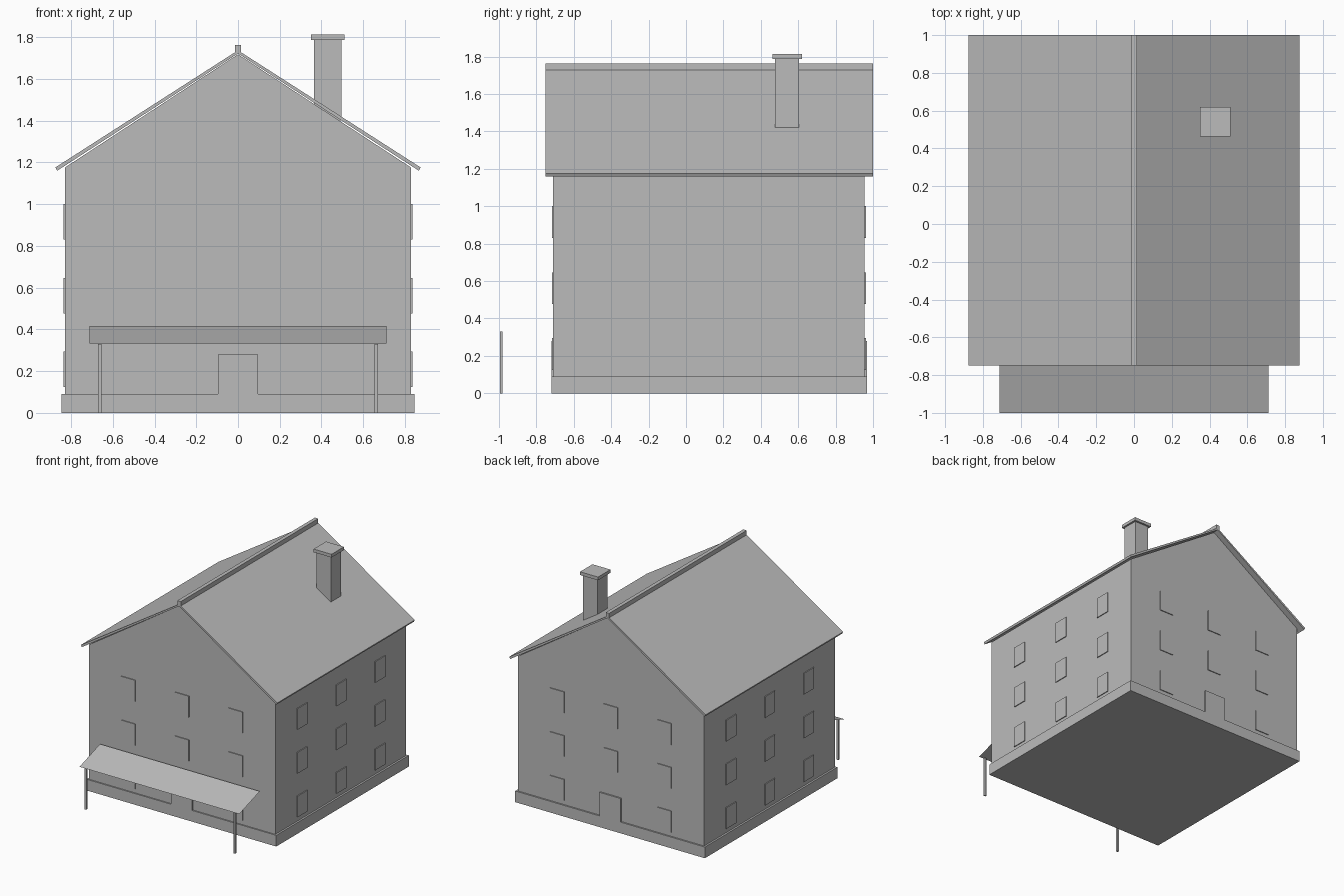
import bpy

if "Cube" in bpy.data.objects:
    bpy.data.objects.remove(bpy.data.objects["Cube"])

grey = bpy.data.materials.new("plain_grey")
grey.diffuse_color = (0.5, 0.5, 0.5, 1)
grey.use_nodes = True
grey.node_tree.nodes["Principled BSDF"].inputs["Base Color"].default_value = grey.diffuse_color


def mesh_object(name, verts, faces):
    me = bpy.data.meshes.new(name)
    me.from_pydata(verts, [], faces)
    me.materials.append(grey)
    ob = bpy.data.objects.new(name, me)
    bpy.context.collection.objects.link(ob)
    return ob


def extrude_profile(name, pts, y0, y1):
    """Extrude a counter-clockwise (x, z) profile from y0 to y1."""
    n = len(pts)
    verts = [(x, y, z) for y in (y0, y1) for x, z in pts]
    faces = [tuple(range(n)), tuple(range(2 * n - 1, n - 1, -1))]
    faces += [(i, i + n, (i + 1) % n + n, (i + 1) % n) for i in range(n)]
    return mesh_object(name, verts, faces)


def box(name, x0, x1, y0, y1, z0, z1):
    return extrude_profile(name, [(x0, z0), (x1, z0), (x1, z1), (x0, z1)], y0, y1)


WALL_X, FRONT, BACK = 0.83, -0.71, 0.955
MID_Y = (FRONT + BACK) / 2

# Plinth and gabled walls
box("plinth", -0.845, 0.845, -0.72, 0.967, 0, 0.09)
extrude_profile("walls", [(-WALL_X, 0.09), (WALL_X, 0.09), (WALL_X, 1.175),
                          (0, 1.718), (-WALL_X, 1.175)], FRONT, BACK)

# Thin pitched roof with ridge cap
extrude_profile("roof", [(-0.875, 1.176), (-0.867, 1.16), (0, 1.722),
                         (0.867, 1.16), (0.875, 1.176), (0, 1.737)], -0.75, 1.0)
box("ridge_cap", -0.015, 0.015, -0.75, 1.0, 1.724, 1.763)

# Chimney
box("chimney", 0.365, 0.495, 0.475, 0.605, 1.40, 1.787)
box("chimney_cap", 0.35, 0.51, 0.462, 0.62, 1.787, 1.813)

# Windows on all four walls, three floors of three (doors replace two)
W, OUT = 0.063, 0.007
for floor, z in enumerate((0.125, 0.477, 0.83)):
    for col in (-1, 0, 1):
        y = MID_Y + col * 0.495
        for side, x in (("left", -WALL_X), ("right", WALL_X)):
            box(f"window_{side}_{floor}_{col}", x - OUT, x + OUT, y - W, y + W, z, z + 0.17)
        if floor == 0 and col == 0:
            continue
        x = col * 0.478
        for side, yw in (("front", FRONT), ("back", BACK)):
            box(f"window_{side}_{floor}_{col}", x - W, x + W, yw - OUT, yw + OUT, z, z + 0.17)

# Front and back doors
box("front_door", -0.095, 0.095, -0.72, FRONT + 0.01, 0.09, 0.28)
box("back_door", -0.095, 0.095, BACK - 0.01, 0.967, 0.09, 0.28)

# Sloping awning sheet on two slim posts
mesh_object("awning", [(-0.712, -1.0, 0.333), (0.712, -1.0, 0.333),
                       (0.712, -0.74, 0.417), (-0.712, -0.74, 0.417)], [(0, 1, 2, 3)])
for side, x in (("left", -0.663), ("right", 0.663)):
    box(f"awning_post_{side}", x - 0.008, x + 0.008, -0.995, -0.98, 0, 0.33)
